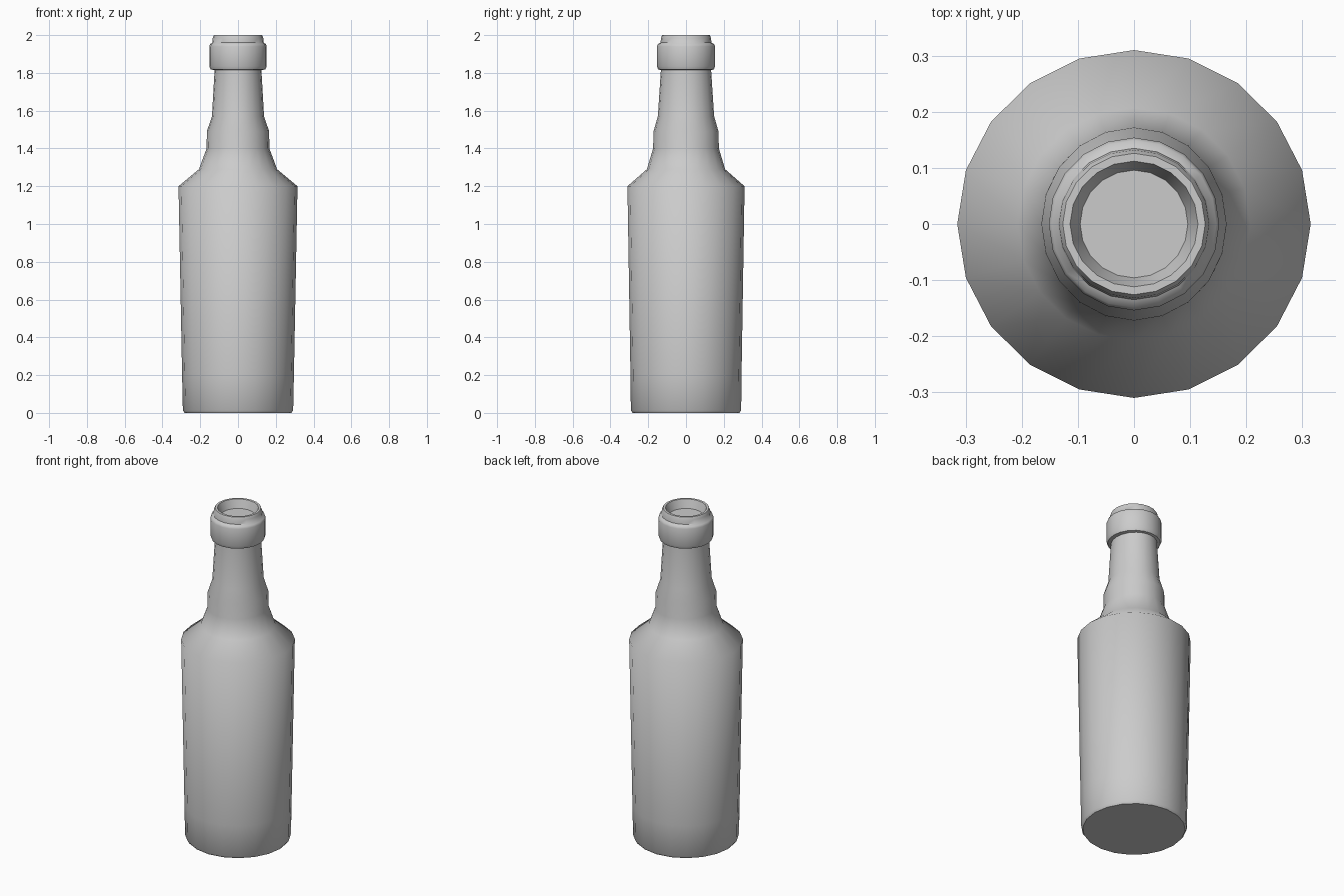
import bpy, bmesh
from math import cos, sin, tau

if "Cube" in bpy.data.objects:
    bpy.data.objects.remove(bpy.data.objects["Cube"])

SIDES = 20

# Bottle outline from base to the recessed mouth: (x radius, y radius, height)
profile = [
    (0.283, 0.283, 0.00), (0.292, 0.292, 0.013),                          # base
    (0.296, 0.294, 0.20), (0.315, 0.310, 1.20),                           # body
    (0.207, 0.207, 1.29), (0.166, 0.174, 1.40), (0.165, 0.172, 1.49),     # shoulder
    (0.138, 0.149, 1.57), (0.124, 0.133, 1.815),                          # neck
    (0.145, 0.147, 1.818), (0.152, 0.154, 1.835), (0.152, 0.154, 1.94),   # collar
    (0.147, 0.149, 1.953), (0.136, 0.135, 1.96),
    (0.134, 0.132, 1.985), (0.127, 0.126, 2.00),                          # lip
    (0.114, 0.112, 2.00), (0.096, 0.096, 1.95),                           # mouth
]

bm = bmesh.new()
rings = [[bm.verts.new((rx * cos(tau * i / SIDES), ry * sin(tau * i / SIDES), z))
          for i in range(SIDES)] for rx, ry, z in profile]
for low, high in zip(rings, rings[1:]):
    for i in range(SIDES):
        j = (i + 1) % SIDES
        bm.faces.new((low[i], low[j], high[j], high[i]))

# Base disc and mouth floor
bm.faces.new(rings[0][::-1])
bm.faces.new(rings[-1])

mesh = bpy.data.meshes.new("bottle")
bm.to_mesh(mesh)
bm.free()
bottle = bpy.data.objects.new("bottle", mesh)
bpy.context.collection.objects.link(bottle)

# Smooth glass with crisp rims
bpy.context.view_layer.objects.active = bottle
bottle.select_set(True)
bpy.ops.object.shade_smooth_by_angle(angle=0.95)
